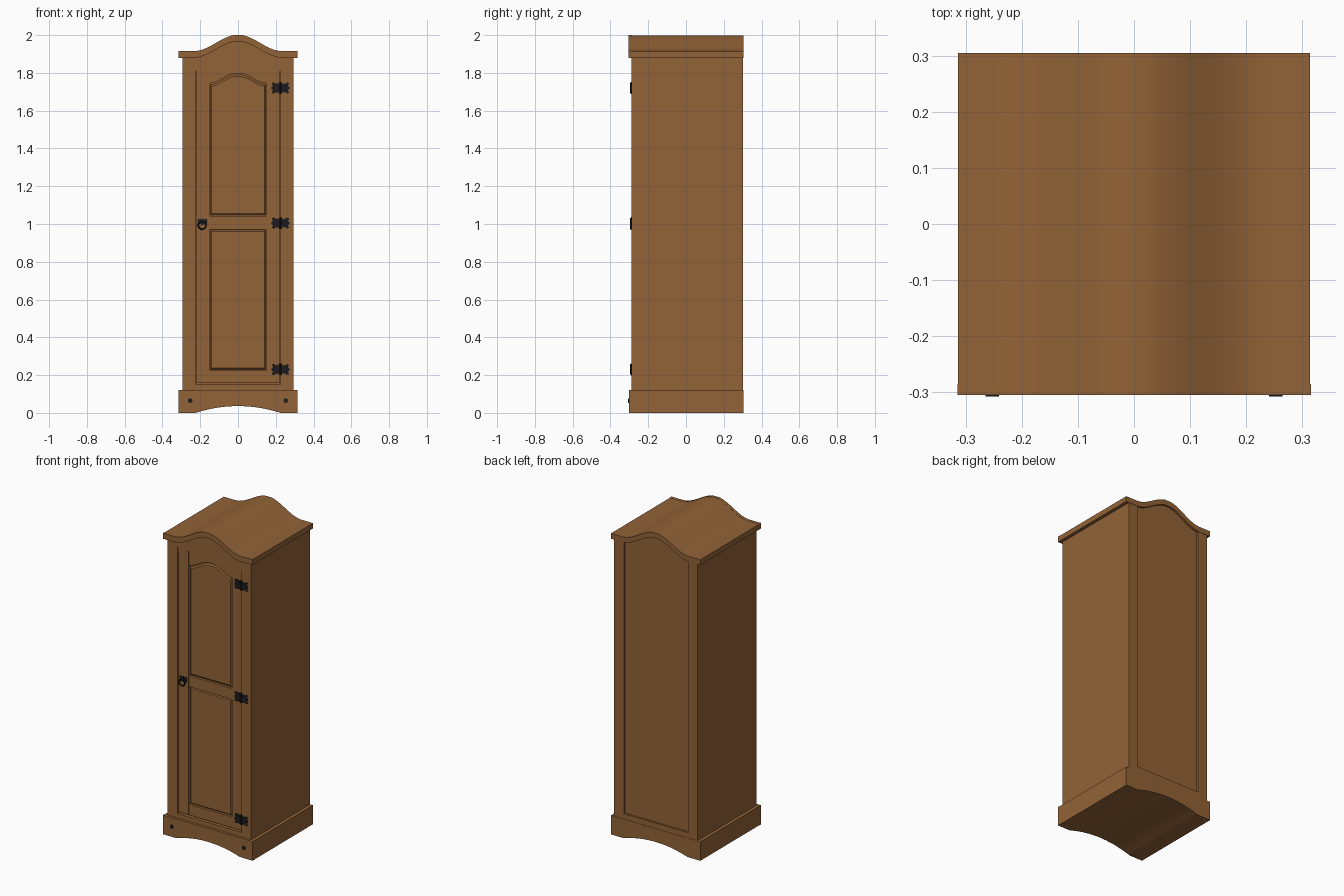
import bpy, bmesh, math
from mathutils import Matrix

if "Cube" in bpy.data.objects:
    bpy.data.objects.remove(bpy.data.objects["Cube"])


def material(name, rgb):
    m = bpy.data.materials.new(name)
    m.diffuse_color = (*rgb, 1)
    m.use_nodes = True
    m.node_tree.nodes["Principled BSDF"].inputs["Base Color"].default_value = m.diffuse_color
    return m


WOOD = material("warm_pine", (0.29, 0.125, 0.038))
IRON = material("black_iron", (0.012, 0.012, 0.014))


def finish(name, bm, mat, smooth=False):
    bmesh.ops.recalc_face_normals(bm, faces=bm.faces)
    me = bpy.data.meshes.new(name)
    bm.to_mesh(me)
    bm.free()
    me.materials.append(mat)
    ob = bpy.data.objects.new(name, me)
    bpy.context.collection.objects.link(ob)
    if smooth:
        bpy.ops.object.select_all(action='DESELECT')
        ob.select_set(True)
        bpy.context.view_layer.objects.active = ob
        bpy.ops.object.shade_smooth_by_angle(angle=math.radians(30))
    return ob


def prism(name, outline, y0, y1, mat=WOOD, smooth=False, raise_by=None):
    """Front-view (x, z) outline extruded from y0 (front) to y1 (back)."""
    bm = bmesh.new()
    front = bm.faces.new([bm.verts.new((x, y0, z)) for x, z in outline])
    ext = bmesh.ops.extrude_face_region(bm, geom=[front], use_keep_orig=True)
    for v in ext["geom"]:
        if isinstance(v, bmesh.types.BMVert):
            v.co.y = y1
    bmesh.ops.recalc_face_normals(bm, faces=bm.faces)
    if raise_by:                       # bevelled raised field
        bmesh.ops.inset_individual(bm, faces=[front], thickness=raise_by[0], depth=raise_by[1])
    return finish(name, bm, mat, smooth)


def rect(x0, x1, z0, z1):
    return [(x0, z0), (x1, z0), (x1, z1), (x0, z1)]


def xs(a, b, n=28):
    return [a + (b - a) * i / n for i in range(n + 1)]


def bump(x):
    """Bonnet curve: flat shoulders rising to a rounded crown."""
    t = min(abs(x) / 0.235, 1)
    return min(0.085, 0.087 * (0.5 + 0.5 * math.cos(math.pi * t)))


def arched(a, b, low, high):
    """Outline between two height functions."""
    return [(x, low(x)) for x in xs(a, b)] + [(x, high(x)) for x in reversed(xs(a, b))]


def crown(z):
    return lambda x: z + bump(x)


def flat(z):
    return lambda x: z


# carcass: plan outline with recessed front opening and back panel
bm = bmesh.new()
half = [(0, -0.262), (0.225, -0.262), (0.225, -0.288), (0.293, -0.288),
        (0.293, 0.303), (0.225, 0.303), (0.225, 0.292), (0, 0.292)]
plan = half + [(-x, y) for x, y in reversed(half) if x]
face = bm.faces.new([bm.verts.new((x, y, 0.10)) for x, y in plan])
ext = bmesh.ops.extrude_face_region(bm, geom=[face], use_keep_orig=True)
bmesh.ops.translate(bm, vec=(0, 0, 1.80),
                    verts=[v for v in ext["geom"] if isinstance(v, bmesh.types.BMVert)])
finish("carcass", bm, WOOD)
prism("carcass_arch", arched(-0.225, 0.225, flat(1.87), crown(1.885)), -0.262, 0.292)
prism("back_bottom_rail", rect(-0.225, 0.225, 0.11, 0.155), 0.28, 0.303)
prism("front_bottom_rail", rect(-0.225, 0.225, 0.11, 0.15), -0.287, -0.25)


# plinth with arched underside, front board and body
def foot_arch(x):
    return 0.036 * max(0, 1 - (x / 0.225) ** 2)


prism("plinth_front", arched(-0.315, 0.315, foot_arch, flat(0.122)), -0.303, -0.285, smooth=True)
prism("plinth_body", arched(-0.314, 0.314, foot_arch, flat(0.121)), -0.285, 0.305, smooth=True)

# bonnet top and arched mouldings below it
prism("cornice_front", arched(-0.315, 0.315, crown(1.88), crown(1.915)), -0.305, -0.285, smooth=True)
prism("cornice_top", arched(-0.314, 0.314, crown(1.88), crown(1.914)), -0.285, 0.305, smooth=True)
prism("upper_moulding", arched(-0.225, 0.225, crown(1.845), crown(1.885)), -0.2875, -0.25, smooth=True)
prism("lower_moulding", arched(-0.225, 0.225, crown(1.81), crown(1.85)), -0.283, -0.25, smooth=True)


# door frame
def panel_arch(x, lift=0.0):
    t = min(abs(x) / 0.15, 1)
    return 1.745 + lift + 0.052 * min(1, 1.04 * (0.5 + 0.5 * math.cos(math.pi * t ** 1.1)))


DOOR = -0.279
for side, a, b in (("left", -0.222, -0.152), ("right", 0.152, 0.222)):
    prism("door_stile_" + side, arched(a, b, flat(0.157), crown(1.82)), DOOR, -0.25)
prism("door_bottom_rail", rect(-0.1515, 0.1515, 0.157, 0.225), DOOR + 0.001, -0.25)
prism("door_middle_rail", rect(-0.1515, 0.1515, 0.972, 1.042), DOOR + 0.001, -0.25)
prism("door_top_rail", arched(-0.1515, 0.1515, panel_arch, crown(1.82)), DOOR + 0.001, -0.25)

# raised door panels
prism("lower_panel", rect(-0.146, 0.146, 0.23, 0.967), -0.267, -0.255, raise_by=(0.009, 0.007))
prism("upper_panel", arched(-0.146, 0.146, flat(1.047), lambda x: panel_arch(x, -0.008)),
      -0.267, -0.255, raise_by=(0.009, 0.007))


# ironwork
def butterfly(name, cx, cz, s, y0, y1):
    """Scalloped plate, one quarter outline mirrored both ways."""
    q = [(0.047, 0.005), (0.038, 0.013), (0.047, 0.024), (0.034, 0.030), (0.024, 0.021),
         (0.016, 0.026), (0.012, 0.015), (0.008, 0.030), (0.0, 0.031)]
    top = q + [(-x, z) for x, z in reversed(q[:-1])]
    pts = top + [(-x, -z) for x, z in top]
    clean = []
    for p in pts:
        if p not in clean:
            clean.append(p)
    prism(name, [(cx + x * s, cz + z * s) for x, z in clean], y0, y1, IRON)


def cylinder(name, loc, r, depth, along_y):
    bm = bmesh.new()
    bmesh.ops.create_cone(bm, cap_ends=True, segments=16, radius1=r, radius2=r, depth=depth)
    if along_y:
        bmesh.ops.rotate(bm, verts=bm.verts, matrix=Matrix.Rotation(math.pi / 2, 3, 'X'))
    bmesh.ops.translate(bm, verts=bm.verts, vec=loc)
    finish(name, bm, IRON, True)


for label, z in (("bottom", 0.23), ("middle", 1.005), ("top", 1.72)):
    butterfly("hinge_plate_" + label, 0.225, z, 1.0, -0.2915, -0.278)
    cylinder("hinge_pin_" + label, (0.225, -0.291, z), 0.005, 0.056, False)

for side, x in (("left", -0.253), ("right", 0.253)):
    cylinder("plinth_stud_" + side, (x, -0.303, 0.065), 0.012, 0.008, True)

# door handle: plate, knob and hanging ring
butterfly("handle_plate", -0.188, 1.012, 0.56, -0.284, -0.278)
cylinder("handle_knob", (-0.188, -0.288, 1.012), 0.007, 0.018, True)
bpy.ops.mesh.primitive_torus_add(location=(-0.19, -0.292, 0.993), rotation=(math.pi / 2, 0, 0),
                                 major_radius=0.020, minor_radius=0.004,
                                 major_segments=28, minor_segments=8)
ring = bpy.context.object
ring.name = "handle_ring"
ring.data.materials.append(IRON)
bpy.ops.object.shade_smooth_by_angle()
